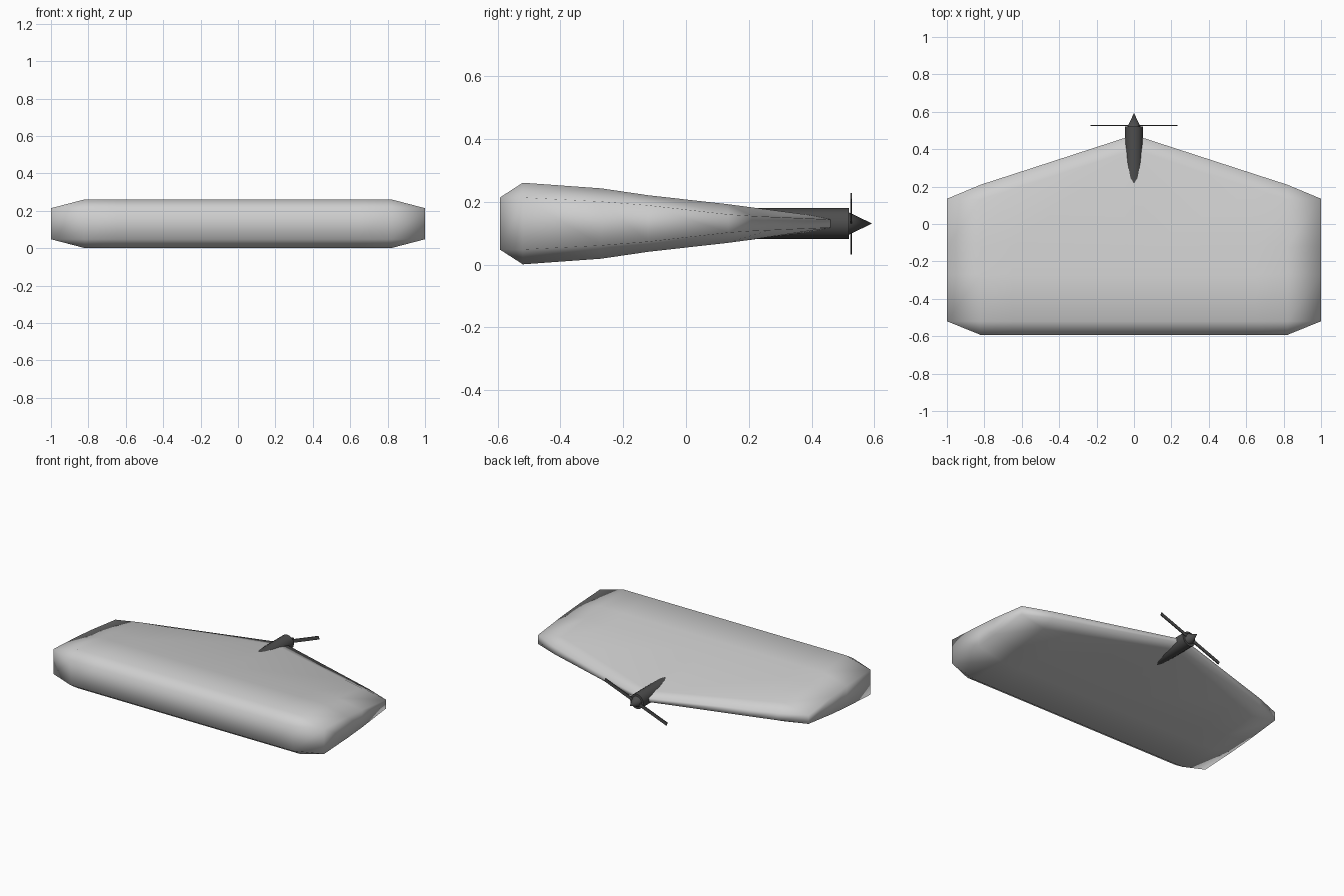
import bpy, bmesh, math
from mathutils import Matrix

if "Cube" in bpy.data.objects:
    bpy.data.objects.remove(bpy.data.objects["Cube"])

MID = 0.131  # height of the symmetry plane of the wing


def material(name, v):
    m = bpy.data.materials.new(name)
    m.diffuse_color = (v, v, v, 1)
    m.use_nodes = True
    m.node_tree.nodes["Principled BSDF"].inputs["Base Color"].default_value = m.diffuse_color
    return m


grey = material("light grey", 0.62)
dark = material("dark grey", 0.075)


def finish(bm, name, mat, angle=None):
    bmesh.ops.remove_doubles(bm, verts=bm.verts, dist=0.0005)
    bmesh.ops.recalc_face_normals(bm, faces=bm.faces)
    me = bpy.data.meshes.new(name)
    bm.to_mesh(me)
    bm.free()
    me.materials.append(mat)
    ob = bpy.data.objects.new(name, me)
    bpy.context.collection.objects.link(ob)
    bpy.ops.object.select_all(action='DESELECT')
    ob.select_set(True)
    bpy.context.view_layer.objects.active = ob
    if angle:
        bpy.ops.object.shade_smooth_by_angle(angle=math.radians(angle))
    else:
        bpy.ops.object.shade_smooth()
    return ob


# Wing: upper half profiles (y, half thickness), lofted across the span
centre = [(-.593, .083), (-.52, .13), (-.27, .112), (-.12, .09), (.38, .029), (.46, .013)]
outer = [(-.593, .083), (-.52, .13), (-.27, .112), (-.12, .09), (.13, .062), (.21, .024)]
tip = [(-.52, .083), (-.52, .083), (-.27, .07), (-.12, .058), (.135, .029), (.135, .029)]


def blend(a, b, t):
    return [(p[0] + (q[0] - p[0]) * t, p[1] + (q[1] - p[1]) * t) for p, q in zip(a, b)]


half = [(0.05, centre), (0.65, blend(centre, outer, .78)), (0.82, outer), (1.0, tip)]
stations = [(-x, p) for x, p in reversed(half)] + half
bm = bmesh.new()
rings = []
for x, p in stations:
    loop = [(y, MID + h) for y, h in p] + [(y, MID - h) for y, h in reversed(p)]
    rings.append([bm.verts.new((x, y, z)) for y, z in loop])
for a, b in zip(rings, rings[1:]):
    n = len(a)
    for i in range(n):
        j = (i + 1) % n
        bm.faces.new((a[i], a[j], b[j], b[i]))
n = len(rings[0])
for r in (rings[0], rings[-1]):  # flat wing tips
    for i in range(n // 2 - 1):
        bm.faces.new((r[i], r[i + 1], r[n - 2 - i], r[n - 1 - i]))
finish(bm, "wing", grey)


# Motor and spinner: round parts along y
def round_part(name, y0, y1, r0, r1):
    bm = bmesh.new()
    rot = Matrix.Translation((0, (y0 + y1) / 2, MID)) @ Matrix.Rotation(-math.pi / 2, 4, 'X')
    bmesh.ops.create_cone(bm, cap_ends=True, segments=16, radius1=r0, radius2=r1,
                          depth=y1 - y0, matrix=rot)
    return finish(bm, name, dark, 40)


round_part("motor", 0.19, 0.52, 0.049, 0.049)
round_part("spinner", 0.518, 0.593, 0.036, 0.0)

# Propeller: one thin tilted two-bladed bar
bm = bmesh.new()
bmesh.ops.create_cube(bm, size=1, matrix=Matrix.Translation((0, .527, MID))
                      @ Matrix.Rotation(math.radians(-21), 4, 'Y')
                      @ Matrix.Diagonal((.49, .005, .022, 1)))
finish(bm, "propeller", dark, 30)
